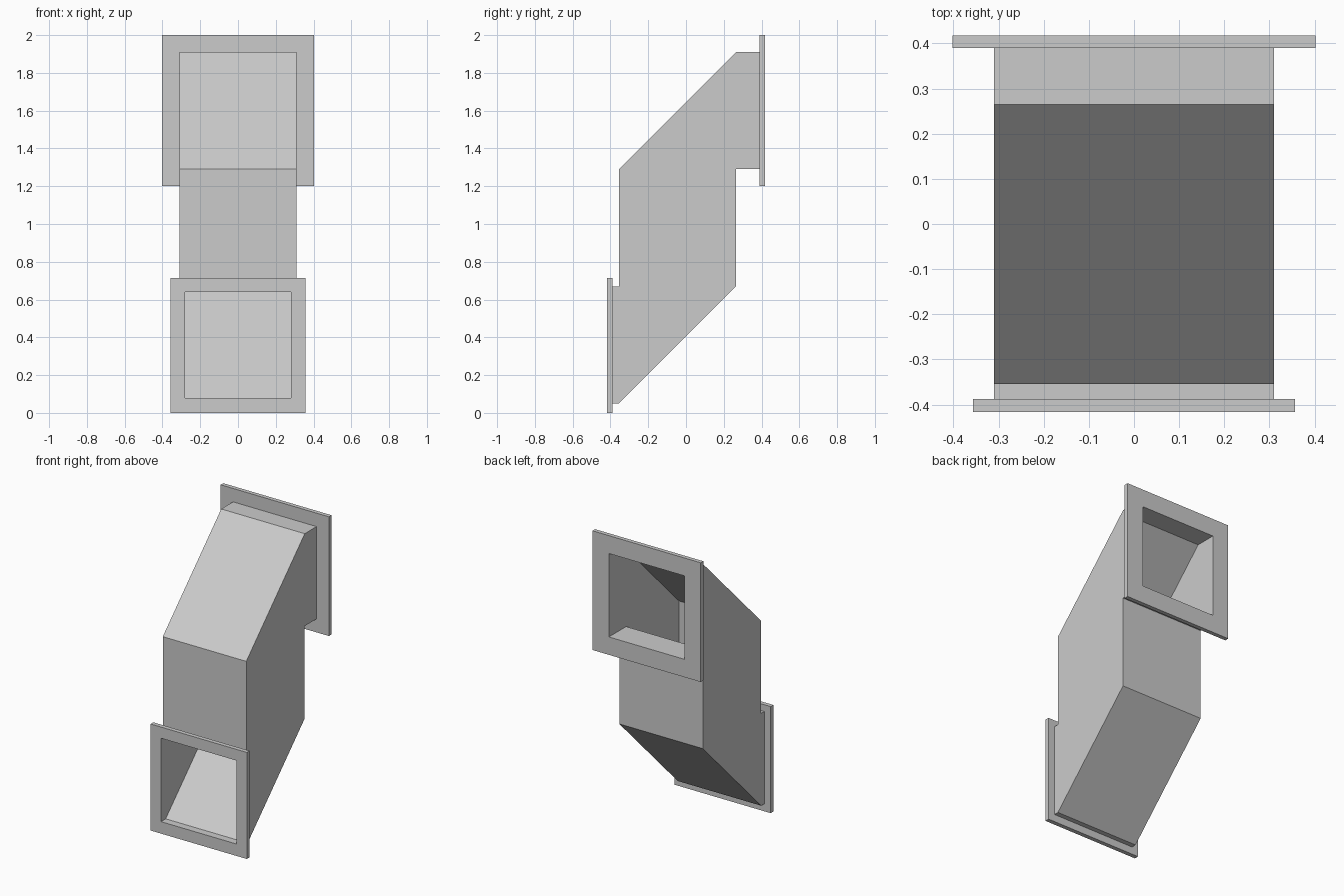
import bpy
import bmesh

cube = bpy.data.objects.get("Cube")
if cube:
    bpy.data.objects.remove(cube, do_unlink=True)

# One plain sheet-metal grey
grey = bpy.data.materials.new("plain_grey")
grey.use_nodes = True
grey.diffuse_color = (0.6, 0.6, 0.6, 1)
grey.node_tree.nodes["Principled BSDF"].inputs["Base Color"].default_value = grey.diffuse_color


def hollow_duct(name, outer, inner, outer_half, inner_half):
    """Rectangular tube; each section is (low_y, low_z, high_y, high_z)."""
    bm = bmesh.new()

    def skin(sections, half):
        rings = []
        for y0, z0, y1, z1 in sections:
            corners = ((-half, y0, z0), (half, y0, z0), (half, y1, z1), (-half, y1, z1))
            rings.append([bm.verts.new(c) for c in corners])
        for a, b in zip(rings, rings[1:]):
            join(a, b)
        return rings

    def join(a, b):
        for i in range(4):
            j = (i + 1) % 4
            bm.faces.new((a[i], a[j], b[j], b[i]))

    outside = skin(outer, outer_half)
    inside = skin(inner, inner_half)
    # Close the wall thickness at both open ends
    for end in (0, -1):
        join(outside[end], inside[end])
    bmesh.ops.recalc_face_normals(bm, faces=bm.faces)
    mesh = bpy.data.meshes.new(name)
    bm.to_mesh(mesh)
    bm.free()
    mesh.materials.append(grey)
    obj = bpy.data.objects.new(name, mesh)
    bpy.context.collection.objects.link(obj)


def flange(name, y0, y1, low, high, half, hole_low, hole_high):
    hollow_duct(name,
                [(y, low, y, high) for y in (y0, y1)],
                [(y, hole_low, y, hole_high) for y in (y0, y1)],
                half, 0.28)


# Offset duct: front mouth, mitred bend, vertical run, mitred bend, rear mouth
FRONT, REAR = -0.388, 0.39
outer = [(FRONT, 0.05, FRONT, 0.67),
         (-0.355, 0.05, -0.355, 0.67),
         (0.265, 0.67, -0.355, 1.29),
         (0.265, 1.29, 0.265, 1.91),
         (REAR, 1.29, REAR, 1.91)]
inner = [(FRONT, 0.08, FRONT, 0.64),
         (-0.367, 0.08, -0.325, 0.64),
         (0.235, 0.682, -0.325, 1.278),
         (0.235, 1.32, 0.277, 1.88),
         (REAR, 1.32, REAR, 1.88)]
hollow_duct("duct_body", outer, inner, 0.31, 0.28)

# Mounting flanges around the two mouths
flange("front_flange", -0.417, FRONT, 0.0, 0.715, 0.357, 0.08, 0.64)
flange("rear_flange", REAR, 0.418, 1.2, 2.0, 0.402, 1.32, 1.88)
